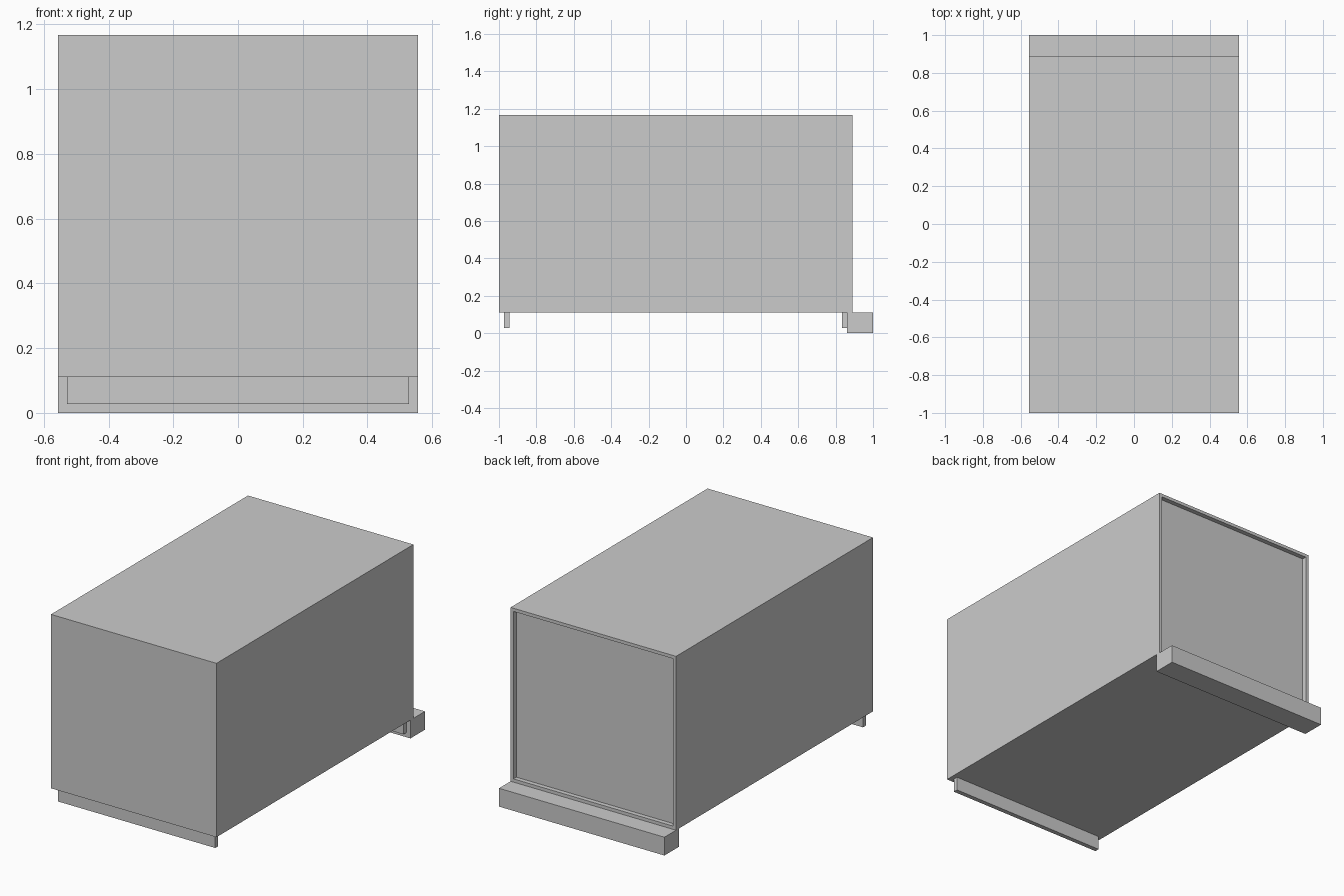
import bpy, bmesh
from mathutils import Vector

if "Cube" in bpy.data.objects:
    bpy.data.objects.remove(bpy.data.objects["Cube"])

U = 1 / 36            # wall thickness, all sizes are multiples of it
W = 20 * U            # half width
FLOOR, TOP = 4 * U, 42 * U
REAR = 1 - 4 * U      # rear end of the body


def box(name, lo, hi):
    """Axis-aligned box object between two corners."""
    lo, hi = Vector(lo), Vector(hi)
    bm = bmesh.new()
    bmesh.ops.create_cube(bm, size=1)
    for v in bm.verts:
        v.co = (lo + hi) / 2 + v.co * (hi - lo)
    mesh = bpy.data.meshes.new(name)
    bm.to_mesh(mesh)
    bm.free()
    obj = bpy.data.objects.new(name, mesh)
    bpy.context.collection.objects.link(obj)
    return obj


# Cargo body with a framed, recessed rear door
body = box("cargo_body", (-W, -1, FLOOR), (W, REAR, TOP))
bm = bmesh.new()
bm.from_mesh(body.data)
bm.normal_update()
door = max(bm.faces, key=lambda f: f.calc_center_median().y)
bmesh.ops.inset_region(bm, faces=[door], thickness=U)
door_verts = bmesh.ops.extrude_discrete_faces(bm, faces=[door])["faces"][0].verts
for v in door_verts:
    v.co.y -= U
bmesh.ops.recalc_face_normals(bm, faces=bm.faces)
bm.to_mesh(body.data)
bm.free()

# Cross rails under the floor
for name, y in (("front_cross_rail", -1 + U), ("rear_cross_rail", REAR - 2 * U)):
    box(name, (-W + U, y, U), (W - U, y + U, FLOOR))

# Rear step bumper
box("rear_step", (-W, REAR - U, 0), (W, 1, FLOOR))
